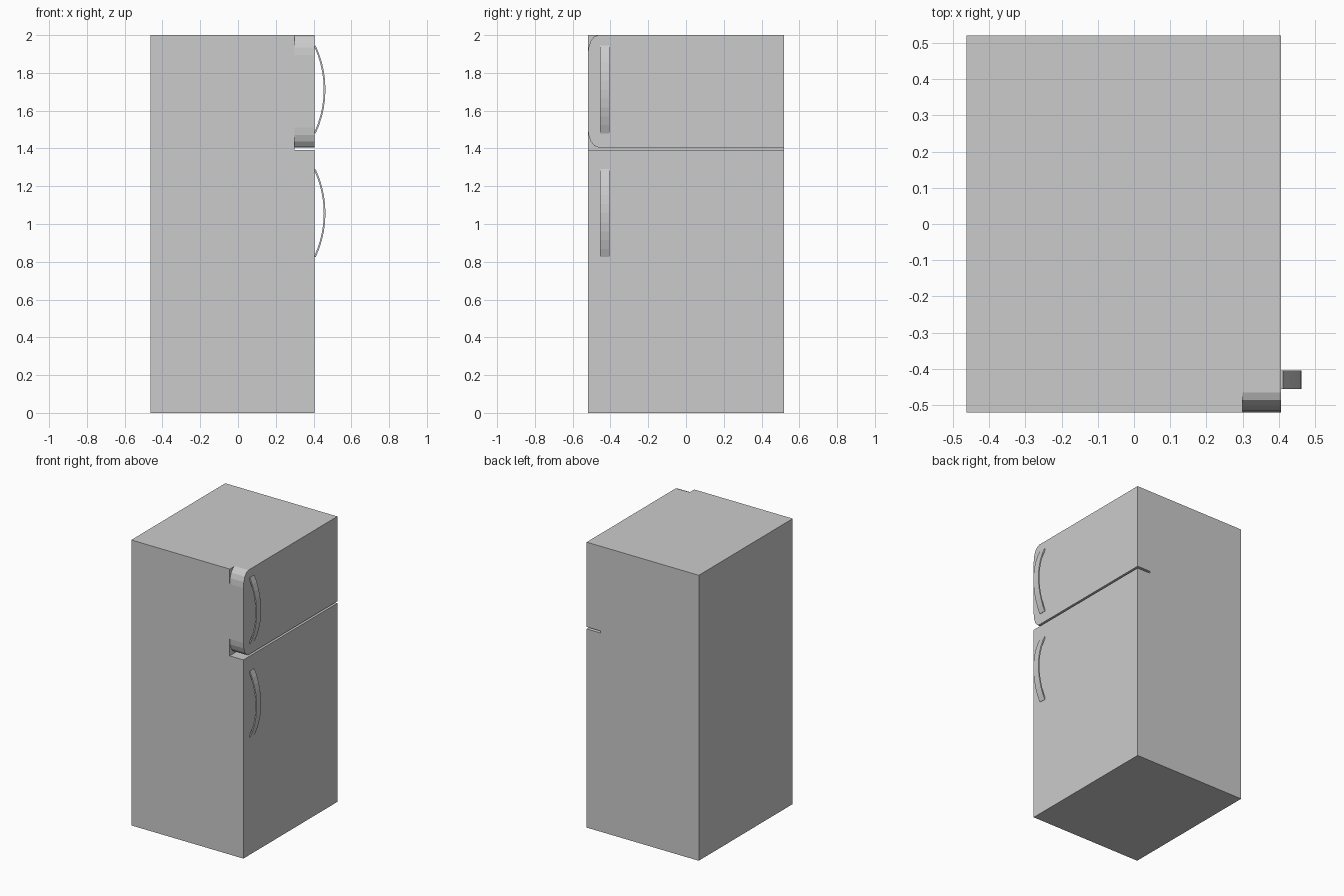
import bpy, bmesh
from math import sin, cos, pi, asin

if "Cube" in bpy.data.objects:
    bpy.data.objects.remove(bpy.data.objects["Cube"])


def prism(name, outline, offset):
    """Extrude a closed 3D outline along an offset vector."""
    bm = bmesh.new()
    face = bm.faces.new([bm.verts.new(p) for p in outline])
    ext = bmesh.ops.extrude_face_region(bm, geom=[face], use_keep_orig=True)
    verts = [g for g in ext["geom"] if isinstance(g, bmesh.types.BMVert)]
    bmesh.ops.translate(bm, verts=verts, vec=offset)
    bmesh.ops.recalc_face_normals(bm, faces=bm.faces)
    mesh = bpy.data.meshes.new(name)
    bm.to_mesh(mesh)
    bm.free()
    obj = bpy.data.objects.new(name, mesh)
    bpy.context.collection.objects.link(obj)
    return obj


HALF = 0.52            # half width in y
X_BACK, X_DOOR, X_FRONT = -0.463, 0.30, 0.406


def slab(name, x0, x1, z0, z1):
    outline = [(x0, -HALF, z0), (x0, HALF, z0), (x0, HALF, z1), (x0, -HALF, z1)]
    return prism(name, outline, (x1 - x0, 0, 0))


# Cabinet and lower door
slab("cabinet", X_BACK, X_DOOR, 0, 2)
slab("lower_door", X_DOOR, X_FRONT, 0, 1.392)

# Upper door, with elliptical corners on the handle side
z0, z1, ry, rz, steps = 1.406, 2.0, 0.055, 0.105, 4
outline = [(X_DOOR, HALF, z0), (X_DOOR, HALF, z1)]
for zc, start in ((z1 - rz, pi / 2), (z0 + rz, pi)):
    for i in range(steps + 1):
        a = start + i * pi / 2 / steps
        outline.append((X_DOOR, -HALF + ry + ry * cos(a), zc + rz * sin(a)))
prism("upper_door", outline, (X_FRONT - X_DOOR, 0, 0))


# Bowed strap handles
def handle(name, zc, half=0.233, bulge=0.052, thick=0.009, segs=10):
    r = (half ** 2 + bulge ** 2) / (2 * bulge)
    xc = 0.463 - r
    span = asin(half / r)
    angles = [-span + 2 * span * i / segs for i in range(segs + 1)]
    outer = [(xc + r * cos(a), -0.455, zc + r * sin(a)) for a in angles]
    inner = [(xc + (r - thick) * cos(a), -0.455, zc + (r - thick) * sin(a))
             for a in reversed(angles)]
    prism(name, outer + inner, (0, 0.05, 0))


handle("upper_handle", 1.712)
handle("lower_handle", 1.057)
